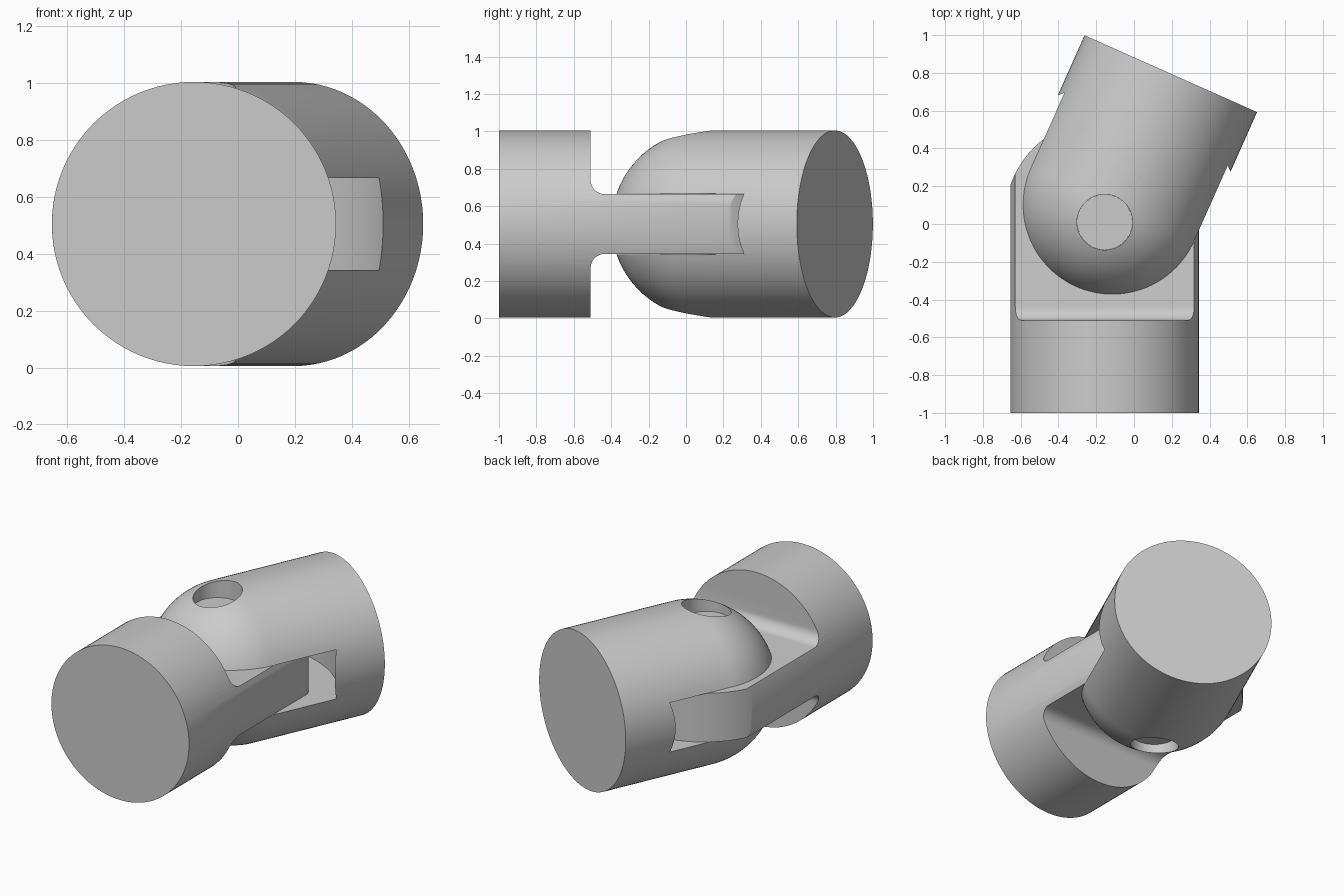
import bpy, bmesh
from math import sin, cos, pi, radians
from mathutils import Matrix

cube = bpy.data.objects.get("Cube")
if cube:
    bpy.data.objects.remove(cube, do_unlink=True)

R = 0.5                         # rod radius
HALF = 0.16                     # half thickness of the tongue
PIVOT = (-0.155, 0.01, 0.505)   # hinge centre
BEND = radians(-24)

grey = bpy.data.materials.new("plain_grey")
grey.use_nodes = True
grey.diffuse_color = (0.6, 0.6, 0.6, 1)
grey.node_tree.nodes["Principled BSDF"].inputs["Base Color"].default_value = (0.6, 0.6, 0.6, 1)


def finish_mesh(name, bm):
    bmesh.ops.recalc_face_normals(bm, faces=bm.faces)
    mesh = bpy.data.meshes.new(name)
    bm.to_mesh(mesh)
    bm.free()
    mesh.materials.append(grey)
    obj = bpy.data.objects.new(name, mesh)
    bpy.context.collection.objects.link(obj)
    return obj


def cylinder(name, radius, low, high, axis="Z"):
    bm = bmesh.new()
    turn = Matrix.Rotation(-pi / 2, 4, "X") if axis == "Y" else Matrix()
    place = turn @ Matrix.Translation((0, 0, (low + high) / 2))
    bmesh.ops.create_cone(bm, cap_ends=True, segments=96, radius1=radius,
                          radius2=radius, depth=high - low, matrix=place)
    return finish_mesh(name, bm)


def prism(name, points, direction):
    """Extrude a closed outline of 3D points along a vector."""
    bm = bmesh.new()
    face = bm.faces.new([bm.verts.new(p) for p in points])
    ext = bmesh.ops.extrude_face_region(bm, geom=[face])
    verts = [g for g in ext["geom"] if isinstance(g, bmesh.types.BMVert)]
    bmesh.ops.translate(bm, verts=verts, vec=direction)
    return finish_mesh(name, bm)


def boolean(target, cutter, operation="DIFFERENCE"):
    mod = target.modifiers.new("cut", "BOOLEAN")
    mod.object, mod.operation, mod.solver = cutter, operation, "EXACT"
    bpy.context.view_layer.objects.active = target
    bpy.ops.object.modifier_apply(modifier=mod.name)
    bpy.data.objects.remove(cutter, do_unlink=True)


def place(obj, angle=0):
    bpy.ops.object.select_all(action="DESELECT")
    obj.select_set(True)
    bpy.context.view_layer.objects.active = obj
    bpy.ops.object.shade_smooth_by_angle(angle=radians(25))
    obj.location = PIVOT
    obj.rotation_euler.z = angle


# Tongue rod: a round rod flattened to a tongue with filleted shoulders
tongue = cylinder("tongue_rod", R, -1.01, 0.7, "Y")
shoulder, fillet = -0.52, 0.075
for side in (1, -1):
    outline = [(-1, 0.8, side * HALF), (-1, 0.8, side), (-1, shoulder, side)]
    for i in range(9):
        a = i / 8 * pi / 2
        outline.append((-1, shoulder + fillet * (1 - cos(a)),
                        side * (HALF + fillet * (1 - sin(a)))))
    boolean(tongue, prism("shoulder_cutter", outline, (2, 0, 0)))

# Round the end of the tongue in plan
end_r, end_y = 0.53, 0.02
plan = [(-end_r, -1.2, -1), (end_r, -1.2, -1)]
plan += [(end_r * cos(i * pi / 48), end_y + end_r * sin(i * pi / 48), -1) for i in range(49)]
boolean(tongue, prism("end_limit", plan, (0, 0, 2)), "INTERSECT")
place(tongue)

# Fork rod: a domed rod made by turning a profile about its axis
dome_y, rod_end = 0.1, 0.86
profile = [(R * sin(i * pi / 48), dome_y - R * cos(i * pi / 48), 0) for i in range(25)]
profile += [(R, rod_end, 0), (0, rod_end, 0)]
bm = bmesh.new()
verts = [bm.verts.new(p) for p in profile]
edges = [bm.edges.new(pair) for pair in zip(verts, verts[1:])]
bmesh.ops.spin(bm, geom=verts + edges, cent=(0, 0, 0), axis=(0, 1, 0),
               angle=2 * pi, steps=96)
bmesh.ops.remove_doubles(bm, verts=bm.verts, dist=0.0001)
bmesh.ops.dissolve_degenerate(bm, edges=bm.edges, dist=0.0001)
fork = finish_mesh("fork_rod", bm)

# Slot with a curved floor, and the pin hole
boolean(fork, cylinder("slot_cutter", 0.717, -HALF - 0.002, HALF + 0.002))
boolean(fork, cylinder("hole_cutter", 0.147, -0.7, 0.7))
place(fork, BEND)

# Hinge pin, sunk below the fork surface
place(cylinder("hinge_pin", 0.1465, -0.375, 0.375))
